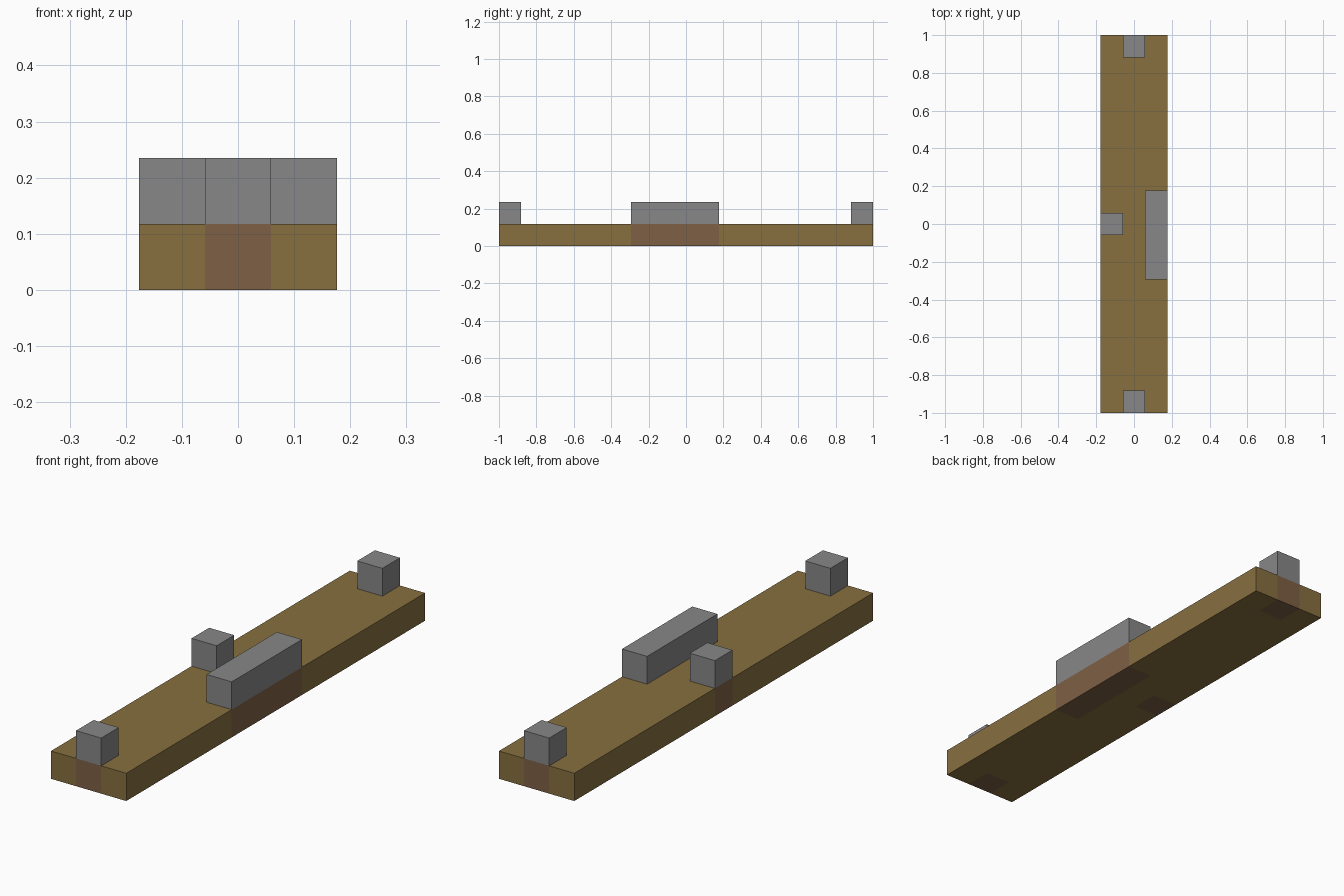
import bpy
import bmesh
from mathutils import Vector

cube = bpy.data.objects.get("Cube")
if cube:
    bpy.data.objects.remove(cube, do_unlink=True)

U = 2 / 17  # one block unit


def make_material(name, color):
    mat = bpy.data.materials.new(name)
    mat.use_nodes = True
    mat.diffuse_color = (*color, 1)
    mat.node_tree.nodes["Principled BSDF"].inputs["Base Color"].default_value = (*color, 1)
    return mat


wood = make_material("brown wood", (0.245, 0.162, 0.051))
footing = make_material("reddish brown", (0.21, 0.117, 0.06))
stone = make_material("grey stone", (0.243, 0.243, 0.243))


def box(name, lo, hi, materials, cut_boxes=()):
    """Box between two corners in block units, split along the cut box edges."""
    lo, hi = Vector(lo), Vector(hi)
    bm = bmesh.new()
    bmesh.ops.create_cube(bm, size=1)
    for v in bm.verts:
        v.co = (lo + hi) / 2 + Vector(a * b for a, b in zip(v.co, hi - lo))
    for axis in range(2):
        normal = Vector((axis == 0, axis == 1, 0))
        for cut in sorted({c[side][axis] for c in cut_boxes for side in (0, 1)}):
            if lo[axis] < cut < hi[axis]:
                bmesh.ops.bisect_plane(bm, geom=bm.verts[:] + bm.edges[:] + bm.faces[:],
                                       plane_co=normal * cut, plane_no=normal)
    # Faces within a block's footprint take the second material
    for f in bm.faces:
        c = f.calc_center_median()
        f.material_index = int(any(all(a[i] - .01 <= c[i] <= b[i] + .01 for i in (0, 1))
                                   for a, b in cut_boxes))
    bmesh.ops.scale(bm, vec=(U, U, U), verts=bm.verts)
    bmesh.ops.recalc_face_normals(bm, faces=bm.faces)
    mesh = bpy.data.meshes.new(name)
    bm.to_mesh(mesh)
    bm.free()
    for m in materials:
        mesh.materials.append(m)
    obj = bpy.data.objects.new(name, mesh)
    bpy.context.scene.collection.objects.link(obj)


# Raised blocks standing on the plank
blocks = {
    "front_block": ((-.5, -8.5, 1), (.5, -7.5, 2)),
    "back_block": ((-.5, 7.5, 1), (.5, 8.5, 2)),
    "right_block": ((-1.5, -.5, 1), (-.5, .5, 2)),
    "left_long_block": ((.5, -2.5, 1), (1.5, 1.5, 2)),
}
for name, (lo, hi) in blocks.items():
    box(name, lo, hi, [stone])

# Plank with coloured footings below each block
box("plank", (-1.5, -8.5, 0), (1.5, 8.5, 1), [wood, footing], list(blocks.values()))
